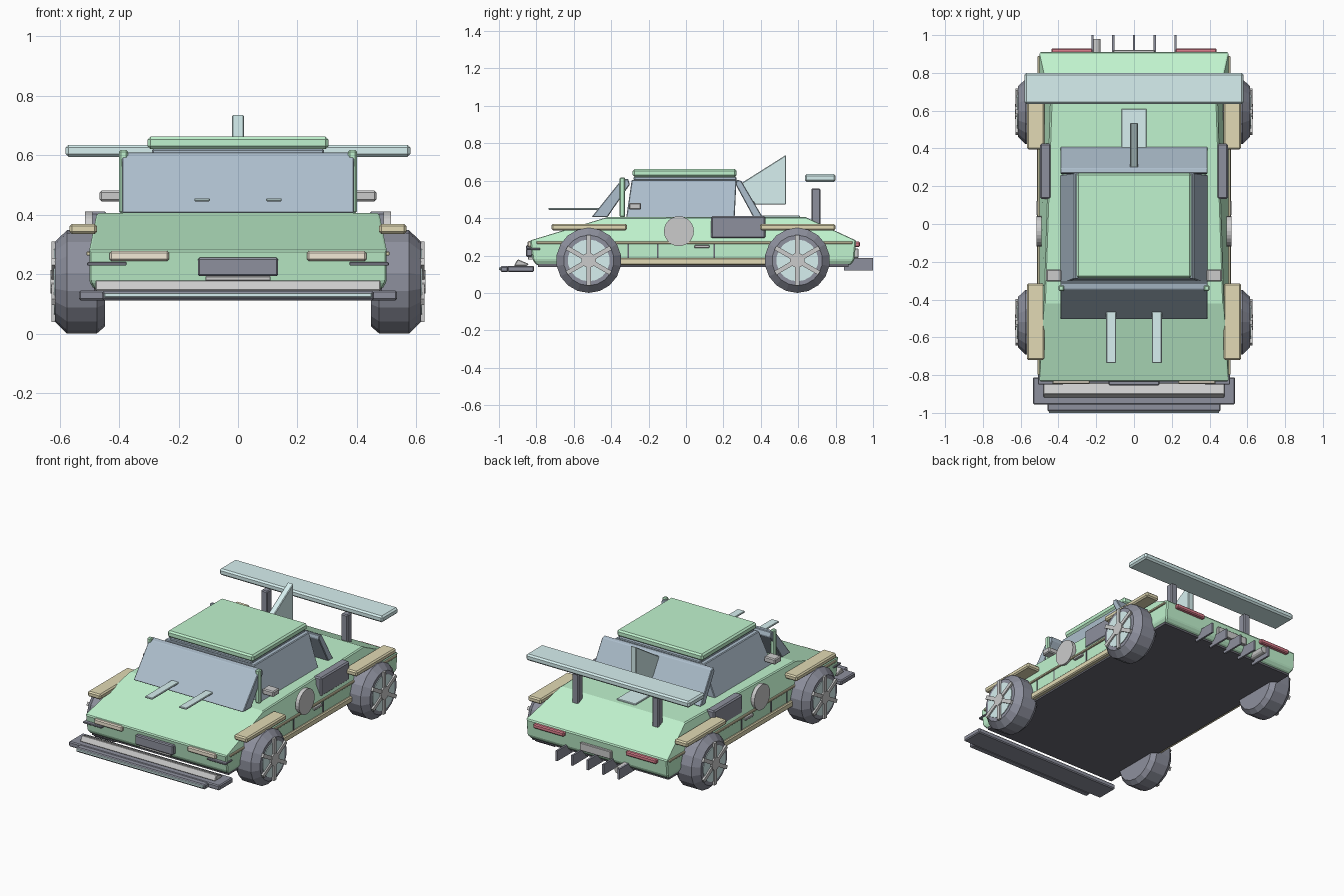
import bpy, bmesh, math
from mathutils import Matrix

if "Cube" in bpy.data.objects:
    bpy.data.objects.remove(bpy.data.objects["Cube"])

COLORS = {
    "green": (0.53, 0.90, 0.62), "glass": (0.42, 0.52, 0.61), "dark": (0.27, 0.28, 0.34),
    "black": (0.14, 0.14, 0.17), "aqua": (0.68, 0.87, 0.87), "tan": (0.76, 0.70, 0.46),
    "grey": (0.72, 0.73, 0.75), "cream": (0.90, 0.82, 0.68), "red": (0.75, 0.22, 0.28),
}
MATS = {}


def finish(bm, name, color, bevel=0.0):
    bmesh.ops.recalc_face_normals(bm, faces=bm.faces)
    mesh = bpy.data.meshes.new(name)
    bm.to_mesh(mesh)
    bm.free()
    ob = bpy.data.objects.new(name, mesh)
    bpy.context.collection.objects.link(ob)
    if color not in MATS:
        MATS[color] = bpy.data.materials.new(color)
        MATS[color].diffuse_color = (*COLORS[color], 1)
    mesh.materials.append(MATS[color])
    if bevel:
        mod = ob.modifiers.new("bevel", "BEVEL")
        mod.width, mod.segments = bevel, 1
    return ob


def box(name, color, x, y, z, bevel=0.006):
    """Box from (min, max) ranges."""
    bm = bmesh.new()
    bmesh.ops.create_cube(bm, size=1)
    for v in bm.verts:
        v.co = [sum(r) / 2 + c * (r[1] - r[0]) for r, c in zip((x, y, z), v.co)]
    return finish(bm, name, color, bevel)


def pair(name, color, x, y, z, bevel=0.006):
    """Box mirrored to both sides."""
    box("right_" + name, color, x, y, z, bevel)
    box("left_" + name, color, (-x[1], -x[0]), y, z, bevel)


def prism(name, color, profile, half, bevel=0.004):
    """YZ profile extruded across x."""
    bm = bmesh.new()
    a, b = ([bm.verts.new((s * half, y, z)) for y, z in profile] for s in (-1, 1))
    bm.faces.new(a)
    bm.faces.new(b)
    for i in range(len(a)):
        j = (i + 1) % len(a)
        bm.faces.new((a[i], a[j], b[j], b[i]))
    return finish(bm, name, color, bevel)


def rings(name, color, levels, bevel=0.0):
    """Stack of rectangles: z, front y, front half width, back y, back half width."""
    bm = bmesh.new()
    loops = [[bm.verts.new(p) for p in ((-fw, fy, z), (fw, fy, z), (bw, by, z), (-bw, by, z))]
             for z, fy, fw, by, bw in levels]
    bm.faces.new(loops[0])
    bm.faces.new(loops[-1])
    for lo, hi in zip(loops, loops[1:]):
        for i in range(4):
            j = (i + 1) % 4
            bm.faces.new((lo[i], lo[j], hi[j], hi[i]))
    return finish(bm, name, color, bevel)


def lathe(name, color, profile, y, z, sides=18):
    """Closed disc stack along x from (x, radius) pairs."""
    bm = bmesh.new()
    loops = [[bm.verts.new((x, y + r * math.sin(math.tau * i / sides),
                            z + r * math.cos(math.tau * i / sides))) for i in range(sides)]
             for x, r in profile]
    bm.faces.new(loops[0])
    bm.faces.new(loops[-1])
    for lo, hi in zip(loops, loops[1:]):
        for i in range(sides):
            j = (i + 1) % sides
            bm.faces.new((lo[i], lo[j], hi[j], hi[i]))
    return finish(bm, name, color)


# Body shell and floor
rings("body", "green", [(0.15, -0.80, 0.485, 0.88, 0.485), (0.175, -0.82, 0.50, 0.90, 0.50),
                        (0.28, -0.835, 0.50, 0.91, 0.50), (0.405, -0.42, 0.475, 0.64, 0.44)], 0.006)
box("floor", "black", (-0.485, 0.485), (-0.79, 0.87), (0.138, 0.155), 0)

# Cabin, glass and roof
rings("side_glass", "glass", [(0.40, -0.32, 0.39, 0.26, 0.39), (0.605, -0.29, 0.315, 0.27, 0.315)], 0.004)
prism("windshield", "glass", [(-0.505, 0.405), (-0.42, 0.405), (-0.30, 0.58), (-0.31, 0.61), (-0.345, 0.605)], 0.39)
prism("rear_glass", "glass", [(0.41, 0.405), (0.36, 0.405), (0.265, 0.58), (0.27, 0.605), (0.295, 0.60)], 0.39)
box("roof_base", "glass", (-0.29, 0.29), (-0.28, 0.27), (0.60, 0.622))
box("roof", "green", (-0.305, 0.305), (-0.285, 0.27), (0.62, 0.662), 0.01)
pair("pillar", "green", (0.37, 0.40), (-0.355, -0.325), (0.405, 0.617))

# Roof fin, deck plate and hood strips
prism("roof_fin", "aqua", [(0.285, 0.58), (0.535, 0.738), (0.535, 0.472), (0.37, 0.472)], 0.02)
box("deck_plate", "aqua", (-0.067, 0.067), (0.40, 0.61), (0.40, 0.413), 0.003)
pair("hood_strip", "aqua", (0.095, 0.147), (-0.735, -0.42), (0.444, 0.455), 0.003)

# Rear wing
box("rear_wing", "aqua", (-0.58, 0.58), (0.635, 0.80), (0.594, 0.635), 0.01)
pair("wing_strut", "dark", (0.262, 0.307), (0.67, 0.72), (0.36, 0.558))

# Side details
pair("mirror", "grey", (0.385, 0.465), (-0.305, -0.24), (0.445, 0.481))
pair("side_vent", "dark", (0.44, 0.498), (0.133, 0.425), (0.29, 0.41), 0.008)
pair("side_skirt", "tan", (0.48, 0.513), (-0.37, 0.45), (0.148, 0.187))
pair("side_trim", "tan", (0.495, 0.51), (-0.80, 0.89), (0.262, 0.276), 0.003)
pair("door_handle", "grey", (0.495, 0.515), (0.045, 0.125), (0.24, 0.256), 0.003)
for y in (-0.31, -0.15, 0.15):
    pair("door_seam", "black", (0.49, 0.503), (y - 0.004, y + 0.004), (0.187, 0.262), 0)
for y in ((-0.72, -0.315), (0.395, 0.798)):
    pair("fender", "tan", (0.474, 0.567), y, (0.335, 0.369), 0.008)
for s, side in ((1, "right"), (-1, "left")):
    lathe(side + "_door_disc", "grey", [(s * 0.49, 0.08), (s * 0.515, 0.08)], -0.038, 0.33, 24)

# Wheels with rims and three crossed spoke bars
for s, side in ((1, "right"), (-1, "left")):
    for wy, end in ((-0.52, "front"), (0.595, "rear")):
        wz, tag = 0.174, f"{end}_{side}"
        lathe(tag + "_tyre", "dark", [(s * x, r) for x, r in (
            (0.447, 0.15), (0.475, 0.174), (0.575, 0.174), (0.615, 0.135))], wy, wz)
        lathe(tag + "_rim", "aqua", [(s * 0.60, 0.112), (s * 0.619, 0.112)], wy, wz)
        lathe(tag + "_hub", "grey", [(s * 0.60, 0.04), (s * 0.63, 0.04)], wy, wz, 12)
        for k in range(3):
            spoke = box(tag + "_spoke", "grey", (s * 0.62 - 0.008, s * 0.62 + 0.008),
                        (-0.012, 0.012), (-0.135, 0.135), 0)
            spoke.data.transform(Matrix.Translation((0, wy, wz)) @ Matrix.Rotation(k * math.pi / 3, 4, "X"))

# Front splitter, bumper and lights
box("splitter", "dark", (-0.535, 0.535), (-0.955, -0.812), (0.112, 0.145))
box("splitter_lip", "dark", (-0.458, 0.458), (-0.992, -0.95), (0.112, 0.143))
box("splitter_strip", "aqua", (-0.45, 0.45), (-1.0, -0.988), (0.122, 0.137), 0.002)
prism("front_bumper", "grey", [(-0.92, 0.145), (-0.85, 0.145), (-0.84, 0.155), (-0.90, 0.18)], 0.48)
box("grille", "dark", (-0.135, 0.135), (-0.855, -0.82), (0.193, 0.255))
box("front_plate", "grey", (-0.11, 0.11), (-0.845, -0.82), (0.178, 0.193), 0.002)
pair("headlight", "cream", (0.232, 0.432), (-0.848, -0.815), (0.244, 0.277))
pair("canard", "dark", (0.375, 0.507), (-0.85, -0.78), (0.229, 0.24), 0.002)

# Rear lights, plate, exhaust and diffuser
pair("tail_light", "red", (0.22, 0.437), (0.895, 0.93), (0.246, 0.274))
box("rear_plate", "grey", (-0.11, 0.11), (0.895, 0.922), (0.188, 0.238), 0.003)
for i in range(5):
    x = -0.22 + 0.11 * i
    box("diffuser_fin", "dark", (x - 0.006, x + 0.006), (0.845, 1.0), (0.12, 0.186), 0)
pipe = lathe("exhaust", "grey", [(0.86, 0.022), (0.98, 0.022)], 0, 0, 12)
pipe.data.transform(Matrix.Translation((-0.2, 0, 0.165)) @ Matrix.Rotation(math.pi / 2, 4, "Z"))

for m in bpy.data.materials:
    if m.users and not m.is_grease_pencil:
        m.use_nodes = True
        m.node_tree.nodes["Principled BSDF"].inputs["Base Color"].default_value = m.diffuse_color
